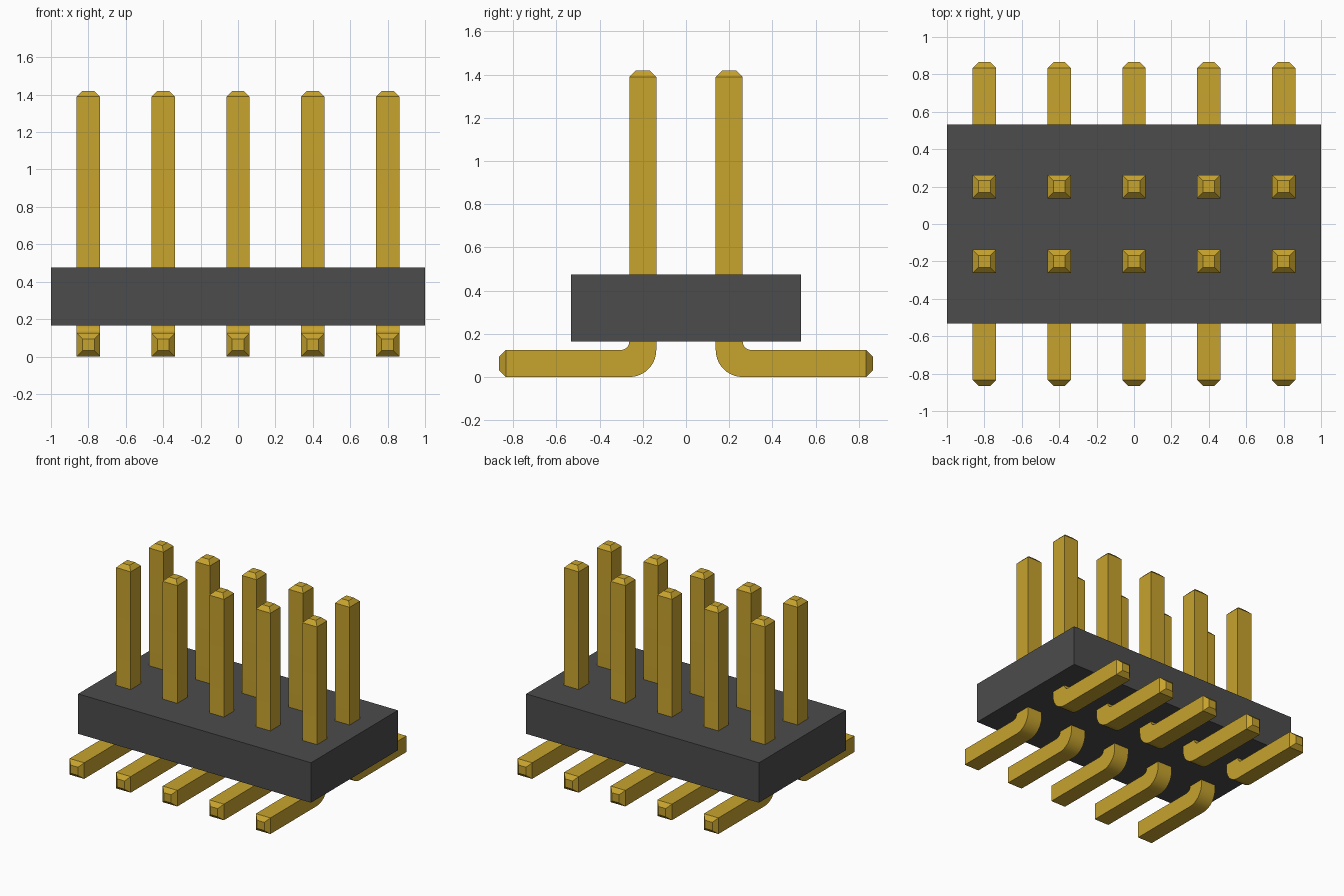
import bpy, bmesh, math

cube = bpy.data.objects.get("Cube")
if cube:
    bpy.data.objects.remove(cube, do_unlink=True)


def material(name, rgb):
    m = bpy.data.materials.new(name)
    m.use_nodes = True
    m.diffuse_color = (*rgb, 1)
    m.node_tree.nodes["Principled BSDF"].inputs["Base Color"].default_value = (*rgb, 1)
    return m


gold = material("gold metal", (0.57, 0.366, 0.027))
plastic = material("dark grey plastic", (0.072, 0.072, 0.072))

# Dimensions
PITCH = 0.4
HALF = 0.0625           # half of the pin thickness
CHAMFER = 0.031         # tip chamfer
ROW_Y = 0.2             # distance of each row from the middle
TOP_Z, FOOT_Y = 1.42, 0.865
BODY_Z0, BODY_Z1 = 0.165, 0.475
OUTER_R, INNER_R = 0.125, 0.04
STEPS = 10


def pin_mesh():
    """Square pin: upright post, rounded bend, foot pointing to +y."""
    ya, yb, thick = ROW_Y - HALF, ROW_Y + HALF, 2 * HALF
    c = CHAMFER
    # Each ring: outer (y, z), inner (y, z), half width in x
    rings = [((ya + c, TOP_Z), (yb - c, TOP_Z), HALF - c),
             ((ya, TOP_Z - c), (yb, TOP_Z - c), HALF)]
    for i in range(STEPS + 1):
        a = math.pi / 2 * i / STEPS
        outer = (ya + OUTER_R * (1 - math.cos(a)), OUTER_R * (1 - math.sin(a)))
        inner = (yb + INNER_R * (1 - math.cos(a)), thick + INNER_R * (1 - math.sin(a)))
        rings.append((outer, inner, HALF))
    rings += [((FOOT_Y - c, 0), (FOOT_Y - c, thick), HALF),
              ((FOOT_Y, c), (FOOT_Y, thick - c), HALF - c)]

    bm = bmesh.new()
    loops = []
    for o, n, w in rings:
        loops.append([bm.verts.new(p) for p in
                      ((-w, *o), (w, *o), (w, *n), (-w, *n))])
    for a, b in zip(loops, loops[1:]):
        for k in range(4):
            j = (k + 1) % 4
            bm.faces.new((a[k], a[j], b[j], b[k]))
    bm.faces.new(loops[0])
    bm.faces.new(loops[-1])
    bmesh.ops.recalc_face_normals(bm, faces=bm.faces)
    for f in bm.faces:
        f.smooth = True
    me = bpy.data.meshes.new("pin")
    bm.to_mesh(me)
    bm.free()
    me.set_sharp_from_angle(angle=math.radians(30))
    me.materials.append(gold)
    return me


# Housing block
bpy.ops.mesh.primitive_cube_add(size=1, location=(0, 0, (BODY_Z0 + BODY_Z1) / 2))
housing = bpy.context.object
housing.name = "housing"
housing.scale = (2, 1.066, BODY_Z1 - BODY_Z0)
bpy.ops.object.transform_apply(location=False, rotation=False, scale=True)
housing.data.materials.append(plastic)

# Two rows of five pins, feet pointing outwards
mesh = pin_mesh()
for row, turn in (("back", 0), ("front", math.pi)):
    for i in range(5):
        pin = bpy.data.objects.new(f"{row}_pin_{i + 1}", mesh)
        pin.location.x = (i - 2) * PITCH
        pin.rotation_euler.z = turn
        bpy.context.collection.objects.link(pin)
